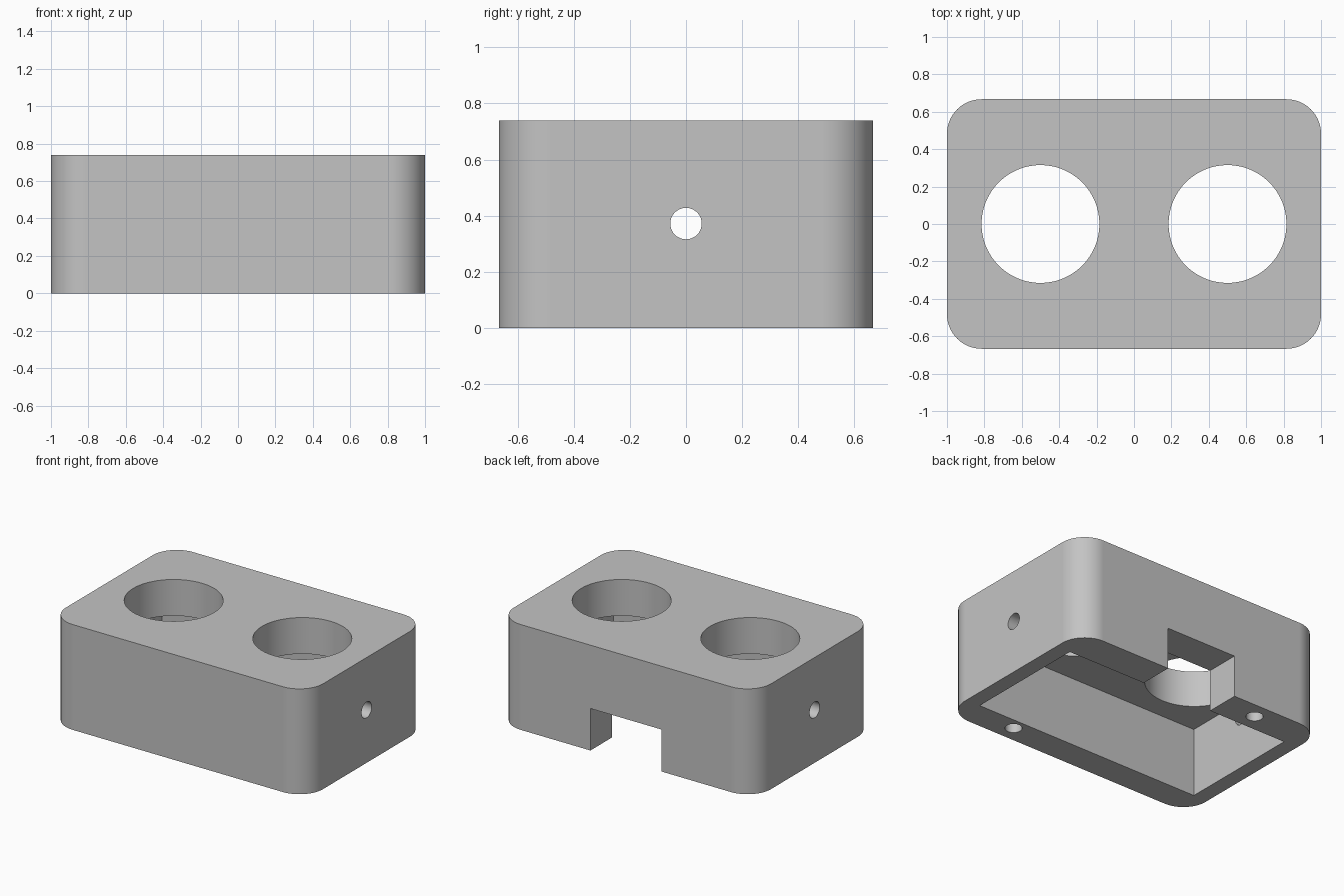
import bpy
import bmesh
import math
from mathutils import Matrix

default = bpy.data.objects.get("Cube")
if default:
    bpy.data.objects.remove(default, do_unlink=True)

HALF_X, HALF_Y, HEIGHT, CORNER = 1.0, 0.667, 0.74, 0.185

grey = bpy.data.materials.new("light_grey")
grey.use_nodes = True
colour = (0.55, 0.55, 0.55, 1)
grey.diffuse_color = colour
grey.node_tree.nodes["Principled BSDF"].inputs["Base Color"].default_value = colour


def add_object(name, bm):
    mesh = bpy.data.meshes.new(name)
    bmesh.ops.recalc_face_normals(bm, faces=bm.faces)
    bm.to_mesh(mesh)
    bm.free()
    obj = bpy.data.objects.new(name, mesh)
    bpy.context.collection.objects.link(obj)
    mesh.materials.append(grey)
    return obj


def rounded_block(name, steps=20):
    bm = bmesh.new()
    ring = []
    for quarter, (sx, sy) in enumerate([(1, 1), (-1, 1), (-1, -1), (1, -1)]):
        for i in range(steps + 1):
            a = math.pi / 2 * (quarter + i / steps)
            ring.append(bm.verts.new((sx * (HALF_X - CORNER) + CORNER * math.cos(a),
                                      sy * (HALF_Y - CORNER) + CORNER * math.sin(a), 0)))
    base = bm.faces.new(ring)
    out = bmesh.ops.extrude_face_region(bm, geom=[base], use_keep_orig=True)
    top = [v for v in out["geom"] if isinstance(v, bmesh.types.BMVert)]
    bmesh.ops.translate(bm, verts=top, vec=(0, 0, HEIGHT))
    return add_object(name, bm)


def box(name, low, high):
    bm = bmesh.new()
    size = [b - a for a, b in zip(low, high)]
    mid = [(a + b) / 2 for a, b in zip(low, high)]
    bmesh.ops.create_cube(bm, size=1, matrix=Matrix.Translation(mid) @ Matrix.Diagonal((*size, 1)))
    return add_object(name, bm)


def cylinder(name, centre, radius, depth, axis="Z", sides=64):
    bm = bmesh.new()
    turn = Matrix.Rotation(math.pi / 2, 4, "Y") if axis == "X" else Matrix.Identity(4)
    bmesh.ops.create_cone(bm, cap_ends=True, segments=sides, radius1=radius, radius2=radius,
                          depth=depth, matrix=Matrix.Translation(centre) @ turn)
    return add_object(name, bm)


housing = rounded_block("housing")

# Inner pocket, open at the bottom, and the cable notch in the back wall
cutters = [box("pocket_cutter", (-0.89, -0.468, -0.2), (0.89, 0.425, 0.485)),
           box("notch_cutter", (-0.276, 0.3, -0.1), (0.276, 0.9, 0.295))]

# Two large round openings, and a screw hole in the rim on each diagonal
for side in (-1, 1):
    cutters.append(cylinder("opening_cutter", (side * 0.5, 0, 0.65), 0.315, 0.5, sides=96))
    cutters.append(cylinder("screw_cutter", (side * 0.54, side * -0.55, 0.1), 0.055, 0.6, sides=40))

# Small hole through both end walls
cutters.append(cylinder("side_hole_cutter", (0, 0, 0.372), 0.056, 2.4, axis="X", sides=40))

bpy.ops.object.select_all(action="DESELECT")
bpy.context.view_layer.objects.active = housing
housing.select_set(True)
for cutter in cutters:
    cutter.hide_render = True
    mod = housing.modifiers.new("cut", "BOOLEAN")
    mod.operation = "DIFFERENCE"
    mod.solver = "EXACT"
    mod.object = cutter
    bpy.ops.object.modifier_apply(modifier=mod.name)
    bpy.data.objects.remove(cutter, do_unlink=True)

# Smooth curved walls, crisp edges and flat faces
bpy.ops.object.shade_smooth_by_angle(angle=math.radians(30))
weighted = housing.modifiers.new("flat_faces", "WEIGHTED_NORMAL")
weighted.keep_sharp = True
